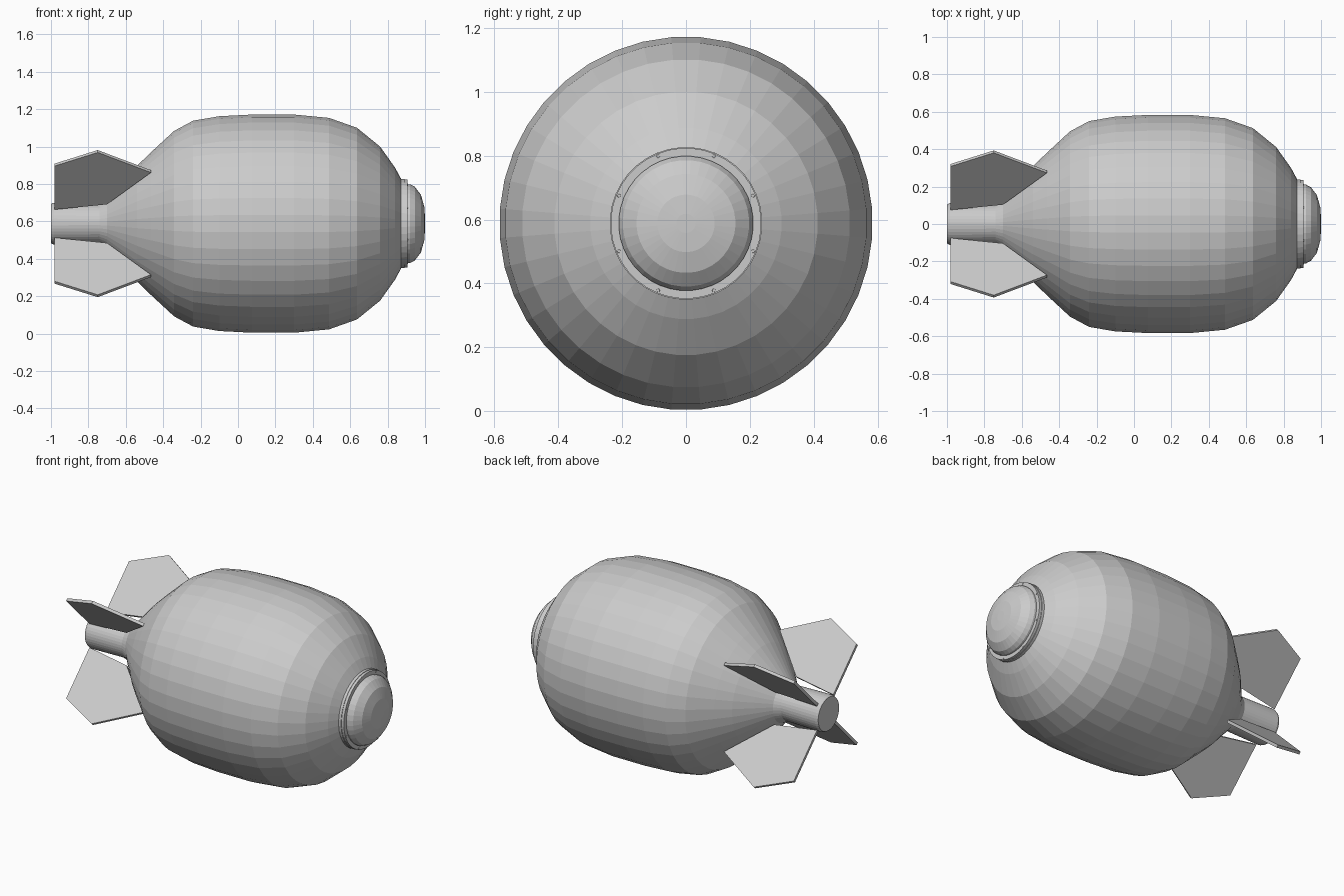
import bpy, bmesh, math
from mathutils import Matrix, Vector

if "Cube" in bpy.data.objects:
    bpy.data.objects.remove(bpy.data.objects["Cube"])

CZ = 0.588   # height of the long axis
SIDES = 40

grey = bpy.data.materials.new("plain_grey")
grey.diffuse_color = (0.6, 0.6, 0.6, 1)
grey.use_nodes = True
grey.node_tree.nodes["Principled BSDF"].inputs["Base Color"].default_value = grey.diffuse_color


def finish(name, bm):
    bmesh.ops.remove_doubles(bm, verts=bm.verts, dist=1e-5)
    bmesh.ops.recalc_face_normals(bm, faces=bm.faces)
    mesh = bpy.data.meshes.new(name)
    bm.to_mesh(mesh)
    bm.free()
    mesh.materials.append(grey)
    ob = bpy.data.objects.new(name, mesh)
    ob.location.z = CZ
    bpy.context.collection.objects.link(ob)
    return ob


def lathe(name, profile, sides=SIDES):
    """Closed solid of revolution about the x axis from (x, radius) points."""
    bm = bmesh.new()
    rings = []
    for x, r in profile:
        rings.append([bm.verts.new((x, r * math.cos(a), r * math.sin(a)))
                      for a in (2 * math.pi * (i + 0.5) / sides for i in range(sides))])
    for a, b in zip(rings, rings[1:]):
        for i in range(sides):
            j = (i + 1) % sides
            bm.faces.new((a[i], a[j], b[j], b[i]))
    bm.faces.new(rings[0])
    bm.faces.new(rings[-1])
    return finish(name, bm)


# Main casing
lathe("casing", [(-0.745, 0.105), (-0.70, 0.13), (-0.625, 0.215), (-0.54, 0.31),
                 (-0.465, 0.383), (-0.342, 0.497), (-0.24, 0.552), (-0.10, 0.576),
                 (0.075, 0.585), (0.30, 0.585), (0.487, 0.567), (0.636, 0.514),
                 (0.76, 0.413), (0.84, 0.30), (0.88, 0.225)])

# Tail tube with a slightly chamfered end
lathe("tail_tube", [(-1.0, 0.105), (-0.985, 0.112), (-0.745, 0.108), (-0.70, 0.108)])

# Nose flange in two layers, and the domed nose cap
lathe("flange_back", [(0.86, 0.239), (0.89, 0.239)])
lathe("flange_front", [(0.89, 0.236), (0.907, 0.236)])
lathe("nose_cap", [(0.90, 0.211), (0.92, 0.211), (0.945, 0.198), (0.978, 0.155),
                   (0.996, 0.09), (1.0, 0.03)])

# Rivets around the flange
bm = bmesh.new()
for k in range(8):
    a = math.radians(22.5 + 45 * k)
    m = (Matrix.Translation((0.907, 0.2275 * math.cos(a), 0.2275 * math.sin(a)))
         @ Matrix.Rotation(math.pi / 2, 4, 'Y'))
    bmesh.ops.create_cone(bm, cap_ends=True, segments=8, radius1=0.006,
                          radius2=0.005, depth=0.006, matrix=m)
finish("rivets", bm)

# Four diagonal tail fins
outline = [(-0.98, 0.115), (-0.98, 0.445), (-0.75, 0.547), (-0.465, 0.395), (-0.70, 0.155)]
for k in range(4):
    bm = bmesh.new()
    face = bm.faces.new([bm.verts.new((x, -0.009, r)) for x, r in outline])
    ext = bmesh.ops.extrude_face_region(bm, geom=[face])
    bmesh.ops.translate(bm, vec=Vector((0, 0.018, 0)),
                        verts=[v for v in ext["geom"] if isinstance(v, bmesh.types.BMVert)])
    bmesh.ops.rotate(bm, verts=bm.verts, matrix=Matrix.Rotation(math.radians(45 + 90 * k), 3, 'X'))
    finish(f"fin_{k + 1}", bm)
